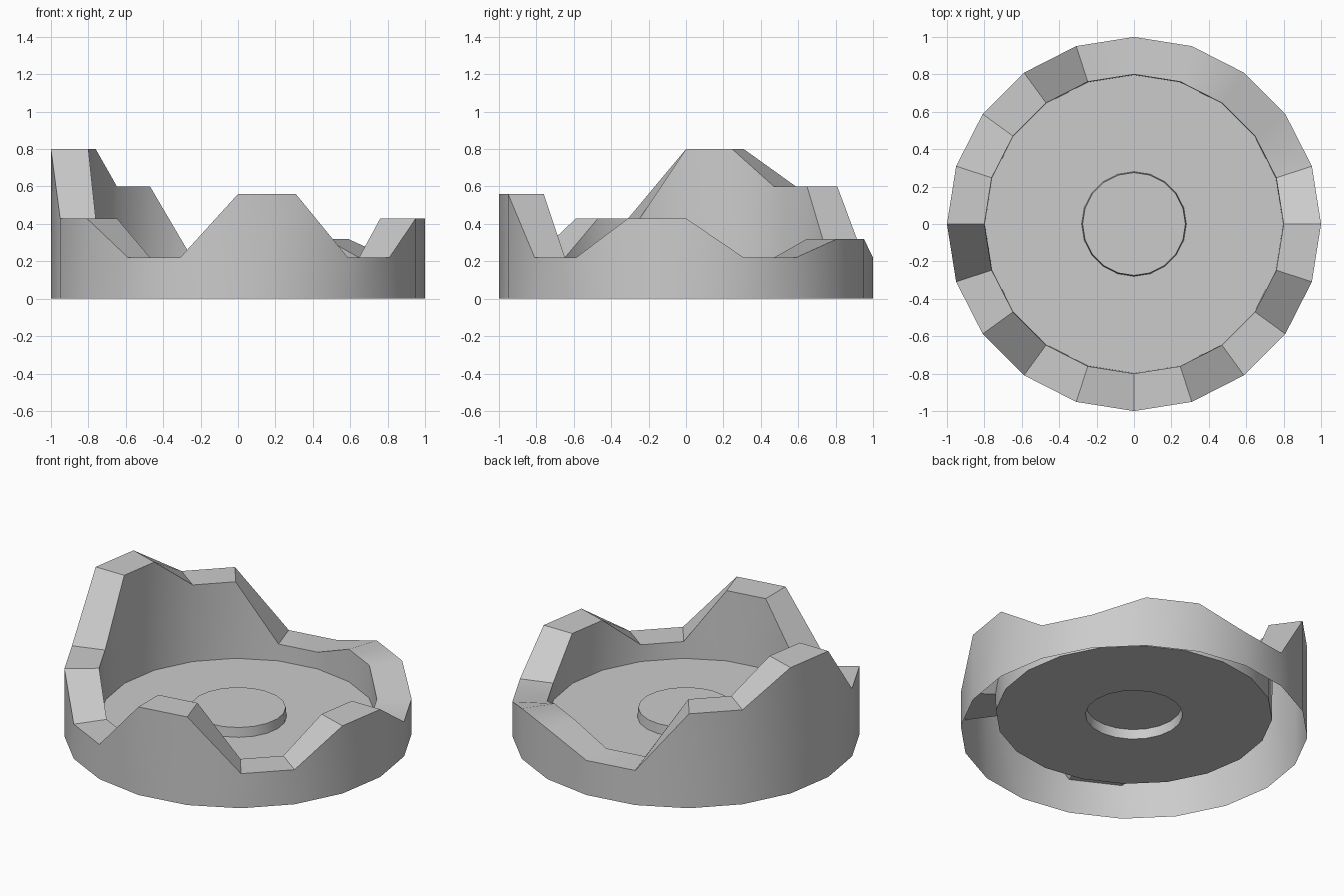
import bpy, bmesh
from math import cos, sin, tau, radians

if "Cube" in bpy.data.objects:
    bpy.data.objects.remove(bpy.data.objects["Cube"])

N = 20
FLOOR_Z = 0.115
# rim height at each of the 20 corners, counter-clockwise from +x
RIM = [.43, .22, .22, .32, .32, .22, .22, .60, .60, .80,
       .80, .43, .43, .22, .22, .56, .56, .22, .22, .43]


def ring(bm, radius, heights):
    return [bm.verts.new((radius * cos(tau * k / N), radius * sin(tau * k / N), heights[k]))
            for k in range(N)]


def bridge(bm, a, b):
    for k in range(N):
        j = (k + 1) % N
        bm.faces.new((a[k], a[j], b[j], b[k]))


def loft(name, rings, cap=False):
    """Join a series of (radius, heights) rings, optionally closing the last one."""
    bm = bmesh.new()
    loops = [ring(bm, r, h if isinstance(h, list) else [h] * N) for r, h in rings]
    for a, b in zip(loops, loops[1:]):
        bridge(bm, a, b)
    if cap:
        bm.faces.new(loops[-1])
    me = bpy.data.meshes.new(name)
    bm.to_mesh(me)
    bm.free()
    ob = bpy.data.objects.new(name, me)
    bpy.context.collection.objects.link(ob)
    bpy.ops.object.select_all(action='DESELECT')
    ob.select_set(True)
    bpy.context.view_layer.objects.active = ob
    bpy.ops.object.shade_smooth_by_angle(angle=radians(30))
    return ob


# jagged wall: outer skin, rim and inner skin, open underneath
loft("jagged_wall", [(1.0, 0.0), (1.0, RIM), (0.8, RIM), (0.797, FLOOR_Z)])

# thin floor with a raised, hollow centre boss
loft("floor_and_boss", [(0.797, FLOOR_Z), (0.28, FLOOR_Z), (0.275, 0.175)], cap=True)
